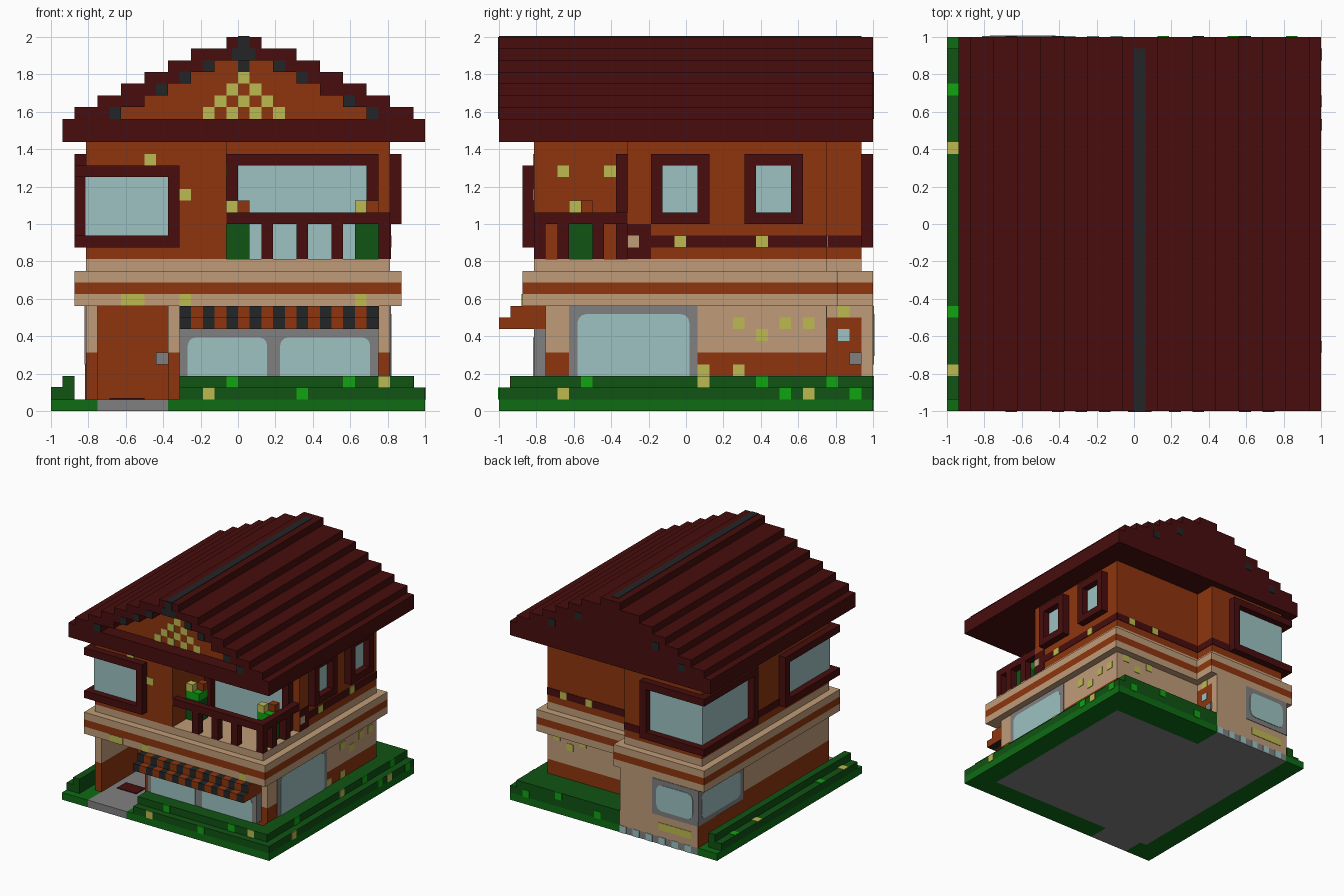
import bpy, bmesh
from mathutils import Vector

if "Cube" in bpy.data.objects:
    bpy.data.objects.remove(bpy.data.objects["Cube"], do_unlink=True)

U = 1 / 16   # grid step; all sizes below are in steps from the (-1, -1, 0) corner
T = 0.07     # thickness of painted plates, in steps


def material(name, rgb):
    lin = [((c / 255 + 0.055) / 1.055) ** 2.4 if c > 10 else c / 255 / 12.92 for c in rgb] + [1]
    m = bpy.data.materials.new(name)
    m.use_nodes = True
    m.diffuse_color = lin
    b = m.node_tree.nodes["Principled BSDF"]
    b.inputs["Base Color"].default_value = lin
    b.inputs["Roughness"].default_value = 0.9
    return m


RED = material("dark red wood", (72, 13, 14))
RUST = material("rust plaster", (142, 53, 14))
CREAM = material("cream stone", (192, 156, 120))
GLASS = material("pale glass", (158, 194, 194))
GREY = material("grey stone", (128, 128, 128))
HEDGE = material("hedge green", (16, 83, 19))
GRASS = material("grass green", (14, 108, 20))
LEAF = material("bright leaf", (16, 163, 18))
YELLOW = material("soft yellow", (190, 186, 82))
BLACK = material("charcoal", (36, 37, 38))


def boxes(name, mat, items, round_axis=None, radius=0.0, top_only=True):
    """One object from boxes (x0, x1, y0, y1, z0, z1); optional rounded corners along an axis."""
    bm = bmesh.new()
    for x0, x1, y0, y1, z0, z1 in items:
        vs = bmesh.ops.create_cube(bm, size=1)["verts"]
        for v in vs:
            v.co = Vector(((x0 if v.co.x < 0 else x1) * U - 1,
                           (y0 if v.co.y < 0 else y1) * U - 1,
                           (z0 if v.co.z < 0 else z1) * U))
        if round_axis is not None:
            top = z1 * U - 1e-4
            es = {e for v in vs for e in v.link_edges
                  if abs((e.verts[0].co - e.verts[1].co)[round_axis]) > 1e-5
                  and abs(e.verts[0].co.z - e.verts[1].co.z) < 1e-5
                  and (not top_only or e.verts[0].co.z > top)}
            bmesh.ops.bevel(bm, geom=list(es), offset=radius * U, segments=3,
                            profile=0.5, affect='EDGES')
    bmesh.ops.recalc_face_normals(bm, faces=bm.faces)
    me = bpy.data.meshes.new(name)
    bm.to_mesh(me)
    bm.free()
    me.materials.append(mat)
    ob = bpy.data.objects.new(name, me)
    bpy.context.scene.collection.objects.link(ob)
    return ob


def plate(axis, plane, sign, u0, u1, v0, v1, t=T):
    """Thin box on a wall: axis 0 faces x (u = y), axis 1 faces y (u = x); v = z."""
    a, b = sorted((plane, plane + sign * t))
    return (a, b, u0, u1, v0, v1) if axis == 0 else (u0, u1, a, b, v0, v1)


def dots(name, mat, axis, plane, sign, cells):
    boxes(name, mat, [plate(axis, plane, sign, u, u + 1, v, v + 1) for u, v in cells])


def frame(axis, plane, sign, u0, u1, v0, v1):
    """Four bars, one step wide and one step deep."""
    return [plate(axis, plane, sign, *r, 1) for r in
            ((u0, u1, v0, v0 + 1), (u0, u1, v1 - 1, v1),
             (u0, u0 + 1, v0 + 1, v1 - 1), (u1 - 1, u1, v0 + 1, v1 - 1))]


# Ground and path
boxes("lawn", GRASS, [(0, 3, 0, 32, 0, 1), (29, 32, 0, 32, 0, 1), (3, 4, 0, 3, 0, 1),
                      (10, 29, 0, 3, 0, 1), (15, 29, 28, 32, 0, 1)])
boxes("paving", GREY, [(3, 29, 3, 28, 0, 1), (4, 10, 0, 3, 0, 1), (3, 15, 28, 32, 0, 1)])
boxes("door_mat", RED, [(5, 8, 5, 7, 1, 1.1)])
dots("paving_tiles", GLASS, 1, 32, 1, [(x, 0) for x in range(4, 15, 2)])

# Stepped hedges
boxes("hedge", HEDGE, [(11, 32, 0, 3, 1, 2), (11, 31, 1, 3, 2, 3),
                       (29, 32, 3, 32, 1, 2), (29, 31, 3, 32, 2, 3),
                       (15, 29, 28, 32, 1, 3),
                       (0, 2, 1, 31, 1, 2), (1, 2, 1, 31, 2, 3)])
dots("leaves_front_low", LEAF, 1, 0, -1, [(21, 1)])
dots("leaves_front_high", LEAF, 1, 1, -1, [(15, 2), (25, 2)])
dots("flowers_front_low", YELLOW, 1, 0, -1, [(13, 1)])
dots("flowers_front_high", YELLOW, 1, 1, -1, [(28, 2)])
dots("leaves_side_low", LEAF, 0, 32, 1, [(24, 1), (30, 1)])
dots("leaves_side_high", LEAF, 0, 31, 1, [(7, 2), (22, 2), (28, 2)])
dots("flowers_side_low", YELLOW, 0, 32, 1, [(5, 1), (26, 1)])
dots("flowers_side_high", YELLOW, 0, 31, 1, [(17, 2)])
dots("leaves_back", LEAF, 1, 32, 1, [(29, 1), (24, 2), (18, 1)])
boxes("leaves_left", LEAF, [(0, 1, y, y + 1, 2, 2 + T) for y in (8, 27)])
boxes("flowers_left", YELLOW, [(0, 1, y, y + 1, 2, 2 + T) for y in (3, 22)])

# Ground floor walls around the open porch, with a rust skirting
walls = [(3, 29, 11, 28), (10, 29, 4, 11), (3, 4, 3, 11)]
boxes("lower_skirting", RUST, [w + (1, 5) for w in walls] + [plate(0, 3, -1, 28, 32, 1, 5)])
boxes("lower_wall", CREAM, [w + (5, 9) for w in walls] + [(3, 15, 28, 32, 1, 9)])
boxes("front_door", RUST, [plate(1, 11, -1, 4, 10, 1, 9)])
boxes("front_door_handle", GREY, [(9, 10, 10.5, 11, 4, 5)])
boxes("back_door", RUST, [plate(0, 15, 1, 28, 31, 1, 8)])
boxes("back_door_handle", GREY, [plate(0, 15, 1, 30, 31, 4, 5, 0.3)])
boxes("back_door_window", GLASS, [plate(0, 15, 1, 29, 30, 6, 7, 0.14)])

# Ground floor windows
boxes("shop_window_frame", GREY, [(11, 28, 3, 4, 3, 7)])
boxes("shop_window_glass", GLASS, [plate(1, 3, -1, 11.7, 18.5, 3, 6.3),
                                   plate(1, 3, -1, 19.6, 27.3, 3, 6.3)], 1, 0.7)
boxes("side_window_frame", GREY, [plate(0, 29, 1, 6, 17, 3, 9)])
boxes("side_window_glass", GLASS, [plate(0, 29, 1, 6.7, 16.3, 3, 8.3, 0.14)], 0, 0.8)
boxes("rear_window_frame_back", GREY, [plate(1, 32, 1, 3, 10, 4, 9)])
boxes("rear_window_frame_left", GREY, [plate(0, 3, -1, 22, 32, 4, 9, 0.14)])
boxes("rear_window_glass_back", GLASS, [plate(1, 32, 1, 3.7, 9.3, 4.7, 8.3, 0.14)], 1, 0.8, False)
boxes("rear_window_glass_left", GLASS, [plate(0, 3, -1, 22.7, 31.3, 4.7, 8.3, 0.15)], 0, 0.8, False)
boxes("rear_window_flowers", YELLOW, [plate(1, 32, 1, 4, 9, 2, 3)])
dots("side_wall_flowers", YELLOW, 0, 29, 1, [(20, 7), (22, 6), (24, 7), (26, 7), (17, 3), (20, 3)])
dots("back_door_flower", YELLOW, 0, 15, 1, [(29, 8)])
dots("back_wall_flowers", YELLOW, 1, 28, 1, [(27, 8), (25, 7), (23, 8)])

# Striped two-step awning
for name, mat, odd in (("awning_dark", BLACK, 1), ("awning_rust", RUST, 0)):
    cells = [i for i in range(11, 28) if i % 2 == odd]
    boxes(name, mat, [(i, i + 1, 0, 4, 7, 8) for i in cells]
          + [(i, i + 1, 1, 4, 8, 9) for i in cells])
boxes("awning_end", RUST, [(28, 28 + T, 0, 4, 7, 8), (28, 28 + T, 1, 4, 8, 9)])

# Cornice between the floors
outer = [(2, 30, 2, 29), (2, 16, 29, 32)]
boxes("cornice_stone", CREAM, [w + z for w in outer for z in ((9, 10), (11, 12))]
      + [(3, 29, 3, 28, 12, 13), (3, 15, 28, 31, 12, 13)])
boxes("cornice_stripe", RUST, [w + (10, 11) for w in outer])
boxes("cornice_flowers", YELLOW, [plate(1, 2, -1, a, b, 9, 10) for a, b in ((6, 8), (11, 12), (26, 27))])

# Upper floor walls
boxes("upper_wall", RUST, [(3, 15, 3, 31, 13, 23), (15, 29, 11, 28, 13, 23)])
boxes("upper_stripe", RED, [plate(0, 29, 1, 13, 28, 14, 15), plate(1, 28, 1, 15, 29, 14, 15),
                            plate(0, 15, 1, 28, 31, 14, 15), plate(1, 31, 1, 12, 15, 14, 15),
                            plate(0, 3, -1, 14, 20, 14, 15), plate(0, 29, 1, 11, 13, 13, 16)])
boxes("stripe_flowers", YELLOW, [plate(0, 29, 1, y, y + 1, 14, 15, 0.14) for y in (15, 22)]
      + [plate(1, 28, 1, x, x + 1, 14, 15, 0.14) for x in (22, 26)])
boxes("stripe_block", CREAM, [plate(0, 29, 1, 11, 12, 14, 15, 0.14)])
dots("front_wall_flowers", YELLOW, 1, 3, -1, [(8, 21), (11, 18)])
dots("balcony_wall_flowers", YELLOW, 0, 15, 1, [(5, 20), (9, 20)])

# Upper corner windows: glass meets at the corner, bars wrap around it
boxes("front_corner_frame", RED, [(2, 11, 2, 3, z, z + 1) for z in (14, 20)]
      + [(2, 3, 3, 14, z, z + 1) for z in (14, 20)] + [(10, 11, 2, 3, 15, 20), (2, 3, 13, 14, 15, 20)])
boxes("front_corner_glass", GLASS, [plate(1, 3, -1, 3, 10, 15, 20), plate(0, 3, -1, 3 - T, 13, 15, 20)])
boxes("rear_corner_frame", RED, [(2, 12, 31, 32, z, z + 1) for z in (14, 21)]
      + [(2, 3, 20, 31, z, z + 1) for z in (14, 21)] + [(11, 12, 31, 32, 15, 21), (2, 3, 20, 21, 15, 21)])
boxes("rear_corner_glass", GLASS, [plate(1, 31, 1, 3, 11, 15, 21), plate(0, 3, -1, 21, 31 + T, 15, 21)])

# Upper side windows
for i, y in enumerate((13, 21)):
    boxes(f"upper_side_frame_{i + 1}", RED, frame(0, 29, 1, y, y + 5, 16, 22))
    boxes(f"upper_side_glass_{i + 1}", GLASS, [plate(0, 29, 1, y + 1, y + 4, 17, 21)])

# Balcony
boxes("balcony_window_frame", RED, [(15, 28, 10, 11, 21, 22), (15, 16, 10, 11, 13, 21),
                                    (27, 28, 10, 11, 13, 21)])
boxes("balcony_window_glass", GLASS, [plate(1, 11, -1, 16, 27, 13, 21)])
boxes("balcony_rail", RED, [(15, 29, 3, 4, 16, 17), (28, 29, 4, 11, 16, 17)]
      + [(x, x + 1, 3, 4, 13, 16) for x in (18, 21, 24, 28)]
      + [(28, 29, y, y + 1, 13, 16) for y in (5, 8)])
for side, x in (("right", 15), ("left", 26)):
    boxes(f"balcony_shrub_{side}", HEDGE, [(x, x + 2, 6, 8, 13, 16)])
    boxes(f"balcony_shrub_top_{side}", LEAF, [(x, x + 2, 6, 8, 16, 17)])
    boxes(f"shrub_yellow_flower_{side}", YELLOW, [(x, x + 1, 6, 7, 17, 18)])
    boxes(f"shrub_rust_flower_{side}", RUST, [(x + 1, x + 2, 7, 8, 17, 18)])

# Stepped roof; the front two steps of depth form the overhang around the gable
roof, gable = [(1, 32, 0, 32, 23, 25), (12, 21, 0, 32, 30, 31), (15, 18, 0, 32, 31, 32)], []
for r in range(5):
    a, z = 2 + 2 * r, 25 + r
    roof += [(a, 33 - a, 2, 32, z, z + 1), (a, a + 4, 0, 2, z, z + 1), (29 - a, 33 - a, 0, 2, z, z + 1)]
    gable.append(plate(1, 2, -1, a + 4, 29 - a, z, z + 1))
boxes("roof", RED, roof)
boxes("gable_wall", RUST, gable)
boxes("gable_lattice", YELLOW, [plate(1, 2, -1, x, x + 1, 25 + r, 26 + r, 0.14)
                                for r in range(4) for x in range(13 + r, 20 - r, 2)])
studs = [(5, 25), (9, 27), (11, 28), (13, 29), (19, 29), (21, 28), (25, 26), (27, 25)]
dots("gable_studs_front", BLACK, 1, 0, -1, studs)
dots("gable_studs_back", BLACK, 1, 32, 1, [(5, 25), (9, 27), (21, 28), (25, 26)])
boxes("ridge", BLACK, [(16, 17, 0, 31, 32, 32 + T), plate(1, 0, -1, 16, 17, 31, 32),
                       plate(1, 0, -1, 15.5, 17.5, 30, 31), plate(1, 2, -1, 16, 17, 29, 30, 0.14)])
